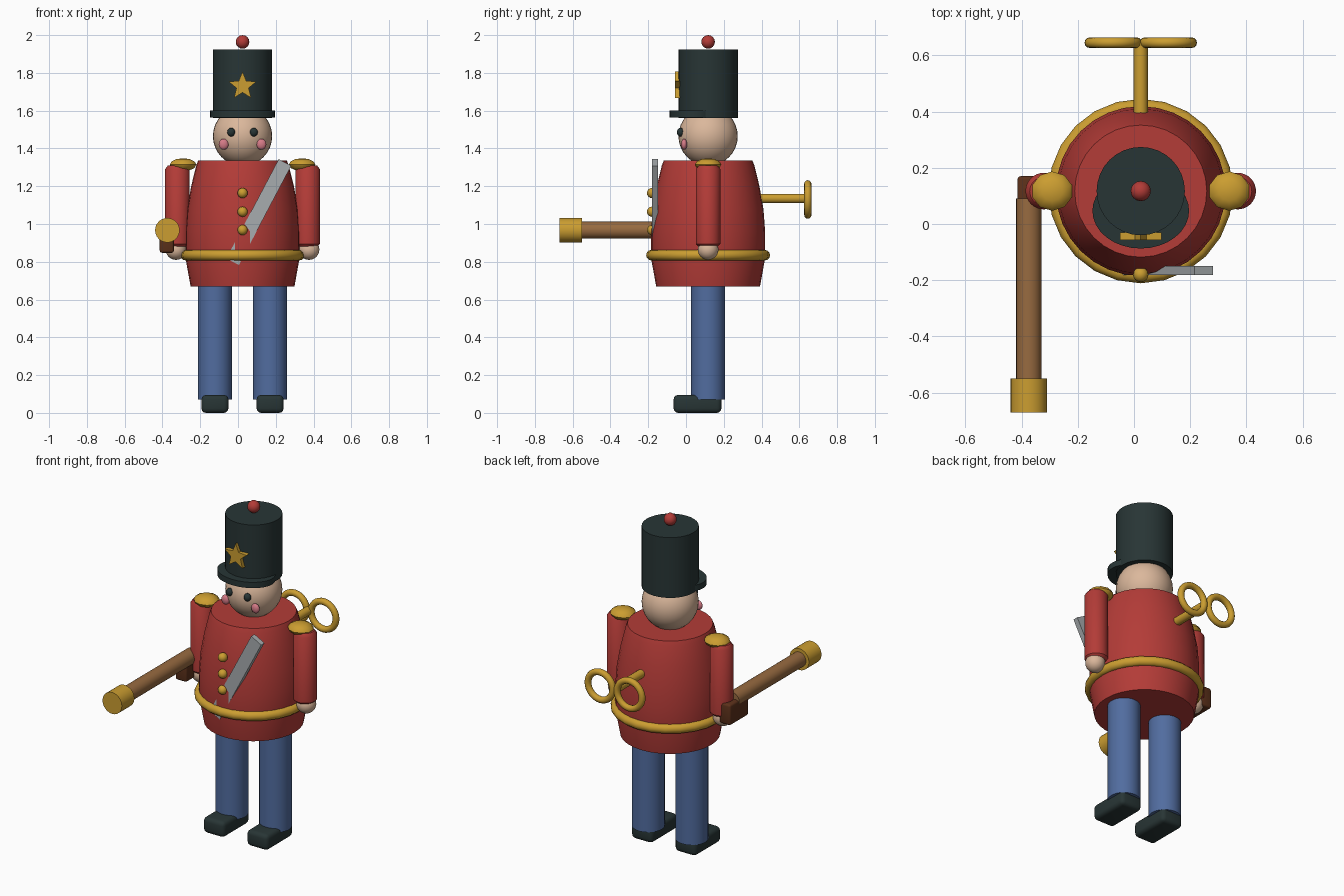
import bpy, bmesh
from math import pi, sin, cos, radians
from mathutils import Matrix, Vector

cube = bpy.data.objects.get("Cube")
if cube:
    bpy.data.objects.remove(cube, do_unlink=True)

CX, CY = 0.024, 0.117   # body axis


def material(name, srgb):
    lin = [(c / 255) ** 2.2 for c in srgb] + [1]
    m = bpy.data.materials.new(name)
    m.use_nodes = True
    m.diffuse_color = lin
    m.node_tree.nodes["Principled BSDF"].inputs["Base Color"].default_value = lin
    return m


RED = material("coat red", (178, 62, 58))
BLUE = material("trouser blue", (82, 108, 158))
GOLD = material("gold", (202, 156, 52))
SKIN = material("skin", (218, 182, 154))
BLACK = material("felt black", (44, 56, 56))
GREY = material("sash grey", (166, 171, 173))
PINK = material("cheek pink", (212, 122, 134))
WOOD = material("barrel brown", (150, 106, 66))
DARK = material("stock brown", (92, 52, 32))


def finish(name, bm, mat, smooth=True):
    bmesh.ops.recalc_face_normals(bm, faces=bm.faces)
    me = bpy.data.meshes.new(name)
    bm.to_mesh(me)
    bm.free()
    me.materials.append(mat)
    ob = bpy.data.objects.new(name, me)
    bpy.context.collection.objects.link(ob)
    if smooth:
        bpy.ops.object.select_all(action='DESELECT')
        ob.select_set(True)
        bpy.context.view_layer.objects.active = ob
        bpy.ops.object.shade_smooth_by_angle(angle=radians(40))
    return ob


def ball(name, mat, loc, size, segs=24):
    bm = bmesh.new()
    bmesh.ops.create_uvsphere(bm, u_segments=segs, v_segments=max(6, segs // 2), radius=1,
                              matrix=Matrix.Translation(loc) @ Matrix.Diagonal((*size, 1)))
    return finish(name, bm, mat)


def rod(name, mat, start, end, r, squash=1, segs=32):
    a, b = Vector(start), Vector(end)
    rot = (b - a).to_track_quat('Z', 'Y').to_matrix().to_4x4()
    bm = bmesh.new()
    bmesh.ops.create_cone(bm, cap_ends=True, segments=segs, radius1=r, radius2=r,
                          depth=(b - a).length,
                          matrix=Matrix.Translation((a + b) / 2) @ rot @ Matrix.Diagonal((1, squash, 1, 1)))
    return finish(name, bm, mat)


def block(name, mat, loc, size, bevel=0, turn=0):
    bm = bmesh.new()
    bmesh.ops.create_cube(bm, size=1, matrix=Matrix.Translation(loc)
                          @ Matrix.Rotation(turn, 4, 'Y') @ Matrix.Diagonal((*size, 1)))
    if bevel:
        bmesh.ops.bevel(bm, geom=bm.edges[:], offset=bevel, segments=3, profile=0.5, affect='EDGES')
    return finish(name, bm, mat, bevel > 0)


def lathe(name, mat, profile, loc, axis='Z', closed=False, segs=32):
    """Spin a (radius, height) profile; a closed one makes a ring."""
    bm = bmesh.new()
    rings = [[bm.verts.new((r * cos(2 * pi * i / segs), r * sin(2 * pi * i / segs), z))
              for i in range(segs)] for r, z in profile]
    pairs = list(zip(rings, rings[1:]))
    if closed:
        pairs.append((rings[-1], rings[0]))
    else:
        bm.faces.new(rings[0])
        bm.faces.new(rings[-1])
    for lo, hi in pairs:
        for i in range(segs):
            j = (i + 1) % segs
            bm.faces.new((lo[i], lo[j], hi[j], hi[i]))
    turn = Matrix.Rotation(pi / 2, 4, 'X') if axis == 'Y' else Matrix.Identity(4)
    bm.transform(Matrix.Translation(loc) @ turn)
    return finish(name, bm, mat)


def ring(name, mat, major, minor, loc, axis='Z', segs=32):
    profile = [(major + minor * cos(pi * k / 6), minor * sin(pi * k / 6)) for k in range(12)]
    return lathe(name, mat, profile, loc, axis, True, segs)


# Coat and belt
lathe("coat", RED, [(0.275, 0.67), (0.302, 0.82), (0.302, 0.96), (0.293, 1.08),
                    (0.272, 1.2), (0.245, 1.31), (0.235, 1.335)], (CX, CY, 0))
ring("belt", GOLD, 0.3, 0.028, (CX, CY, 0.835), segs=24)

# Head, hat and face
ball("head", SKIN, (CX, CY, 1.465), (0.157,) * 3, 32)
rod("hat", BLACK, (CX, CY, 1.56), (CX, CY, 1.925), 0.157)
rod("hat_brim", BLACK, (CX, 0.047, 1.565), (CX, 0.047, 1.6), 0.172, 0.78)
ball("hat_pompom", RED, (CX, CY, 1.964), (0.036,) * 3, 16)

# Star badge
bm = bmesh.new()
outline = []
for k in range(10):
    r = 0.034 if k % 2 else 0.077
    outline.append(bm.verts.new((CX + r * sin(k * pi / 5), -0.057, 1.73 + r * cos(k * pi / 5))))
face = bm.faces.new(outline)
side = bmesh.ops.extrude_face_region(bm, geom=[face])
bmesh.ops.translate(bm, vec=(0, 0.026, 0),
                    verts=[v for v in side["geom"] if isinstance(v, bmesh.types.BMVert)])
finish("hat_star", bm, GOLD, False)

# Paired parts
for s, tag in ((1, "left"), (-1, "right")):
    ball(tag + "_eye", BLACK, (CX + s * 0.06, -0.029, 1.486), (0.021, 0.019, 0.023), 16)
    ball(tag + "_cheek", PINK, (CX + s * 0.1, -0.01, 1.422), (0.026, 0.016, 0.029), 16)
    x = CX + s * 0.345
    lathe(tag + "_arm", RED, [(0.05, 0.88), (0.065, 0.895), (0.065, 1.29), (0.05, 1.31)], (x, CY, 0))
    ball(tag + "_hand", SKIN, (CX + s * 0.352, CY, 0.865), (0.055,) * 3)
    ball(tag + "_epaulet", GOLD, (CX + s * 0.315, CY, 1.314), (0.074, 0.07, 0.034), 10)
    x = CX + s * 0.146
    rod(tag + "_leg", BLUE, (x, CY, 0.07), (x, CY, 0.69), 0.09)
    block(tag + "_boot", BLACK, (x, 0.061, 0.0475), (0.143, 0.253, 0.095), 0.024)
    ring(tag + "_key_loop", GOLD, 0.083, 0.019, (CX + s * 0.098, 0.645, 1.13), 'Y')

# Coat front
for z in (0.968, 1.065, 1.164):
    ball("button", GOLD, (CX, -0.18, z), (0.027,) * 3, 16)
block("sash", GREY, (0.11, -0.165, 1.063), (0.075, 0.032, 0.594), turn=radians(27.8))

# Wind-up key shaft
rod("key_shaft", GOLD, (CX, 0.39, 1.135), (CX, 0.645, 1.135), 0.025, segs=16)

# Musket
GX, GZ = -0.374, 0.967
rod("gun_barrel", WOOD, (GX, 0.09, GZ), (GX, -0.56, GZ), 0.045, segs=24)
rod("gun_muzzle", GOLD, (GX, -0.55, GZ), (GX, -0.67, GZ), 0.065, segs=24)
block("gun_stock", DARK, (-0.377, 0.08, 0.91), (0.075, 0.18, 0.125), 0.012)
